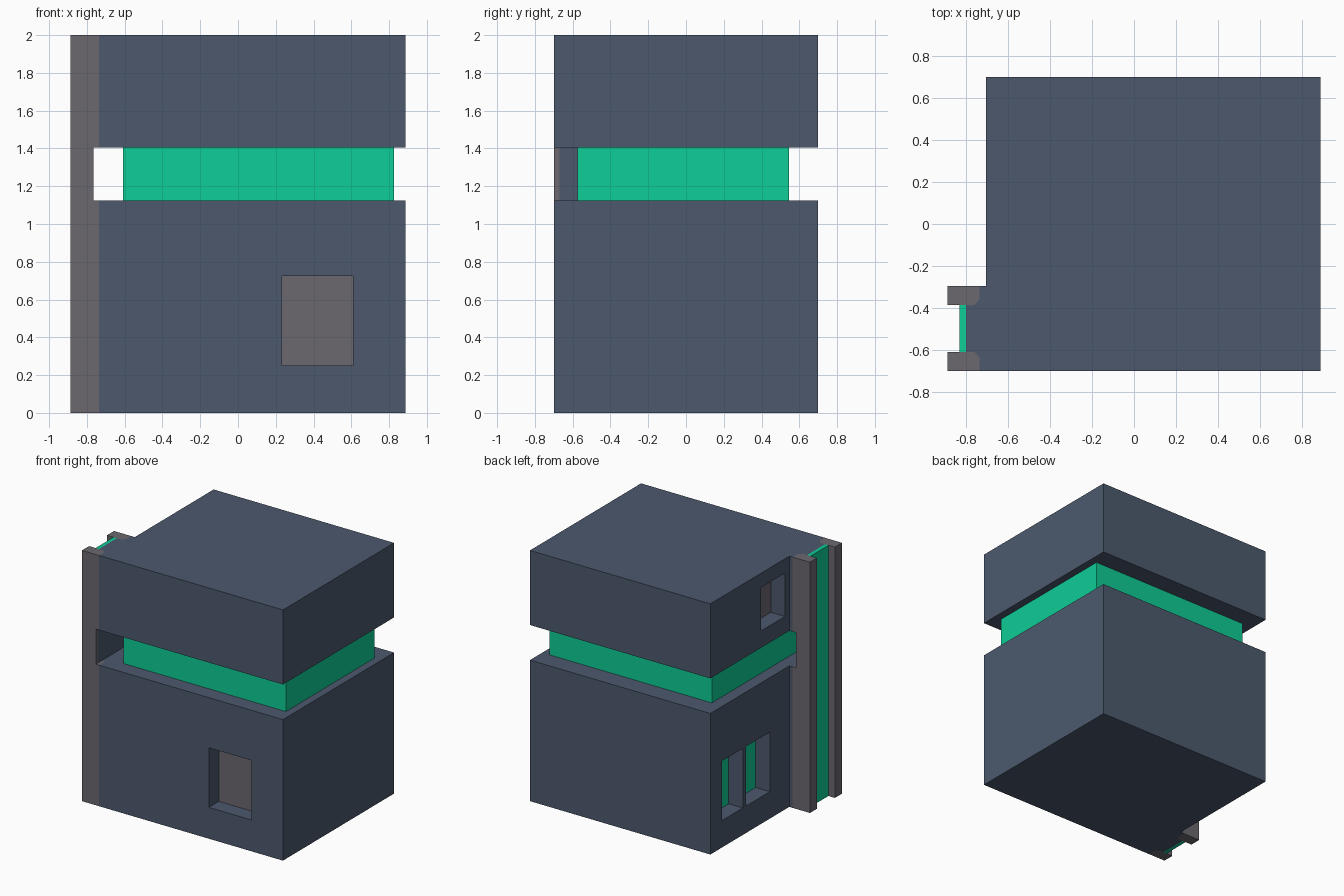
import bpy, bmesh

if "Cube" in bpy.data.objects:
    bpy.data.objects.remove(bpy.data.objects["Cube"])

def mat(name, rgb):
    m = bpy.data.materials.new(name)
    lin = [((c / 255 + 0.055) / 1.055) ** 2.4 for c in rgb]
    m.diffuse_color = (*lin, 1)
    m.use_nodes = True
    m.node_tree.nodes["Principled BSDF"].inputs["Base Color"].default_value = m.diffuse_color
    return m

SLATE = mat("slate_blue", (76, 89, 109))
GREY = mat("warm_grey", (107, 104, 111))
GREEN = mat("bright_green", (14, 205, 150))

def prism(name, pts, z0, z1, material):
    """Extrude a plan outline from z0 to z1."""
    bm = bmesh.new()
    face = bm.faces.new([bm.verts.new((x, y, z0)) for x, y in pts])
    ext = bmesh.ops.extrude_face_region(bm, geom=[face])["geom"]
    verts = [v for v in ext if isinstance(v, bmesh.types.BMVert)]
    bmesh.ops.translate(bm, verts=verts, vec=(0, 0, z1 - z0))
    bmesh.ops.recalc_face_normals(bm, faces=bm.faces)
    me = bpy.data.meshes.new(name)
    bm.to_mesh(me)
    bm.free()
    me.materials.append(material)
    ob = bpy.data.objects.new(name, me)
    bpy.context.collection.objects.link(ob)
    return ob

def box(name, x0, x1, y0, y1, z0, z1, material):
    return prism(name, [(x0, y0), (x1, y0), (x1, y1), (x0, y1)], z0, z1, material)

def cut(target, x0, x1, y0, y1, z0, z1):
    """Carve a window recess with a hidden cutter."""
    c = box("window_cutter", x0, x1, y0, y1, z0, z1, SLATE)
    c.hide_render = True
    c.hide_set(True)
    mod = target.modifiers.new("recess", 'BOOLEAN')
    mod.operation, mod.solver, mod.object = 'DIFFERENCE', 'EXACT', c

def flip(pts):
    """Mirror an outline across the middle of the pillar bay."""
    return [(x, -0.995 - y) for x, y in reversed(pts)]

X, Y = 0.887, 0.70
WALL = -0.705          # left wall plane
G0, G1 = 1.125, 1.405  # open band between the storeys
DEPTH = 0.13

# Storeys, with the left edge shaped around the pillars
near = [(-0.80, -0.61), (-0.76, -0.61), (-0.735, -0.635), (-0.735, -0.70)]
plan = [(X, -Y), (X, Y), (WALL, Y), (WALL, -0.295)] + flip(near) + near
lower = prism("lower_storey", plan, 0, G0, SLATE)
upper = prism("upper_storey", plan, G1, 2, SLATE)

# Recessed green band
box("green_band", -0.61, 0.825, -0.575, 0.545, G0, G1, GREEN)

# Pillars, trimmed on the inside across the open band
full = [(-X, -Y), (-0.735, -Y), (-0.735, -0.635), (-0.76, -0.61), (-X, -0.61)]
trim = [(-X, -Y), (-0.765, -Y), (-0.765, -0.67), (-0.80, -0.67),
        (-0.80, -0.61), (-X, -0.61)]
for side, shape in (("front", lambda p: p), ("rear", flip)):
    prism(side + "_pillar_lower", shape(full), 0, G0, GREY)
    prism(side + "_pillar_middle", shape(trim), G0, G1, GREY)
    prism(side + "_pillar_upper", shape(full), G1, 2, GREY)
box("bay_back_wall", -0.80, -0.765, -0.67, -0.325, G0, G1, SLATE)

# Green strip between the pillars
box("green_strip", -0.83, -0.80, -0.61, -0.385, 0, 2, GREEN)

# Front window
cut(lower, 0.233, 0.608, -Y - 0.1, -Y + DEPTH, 0.25, 0.725)
box("front_window_pane", 0.233, 0.608, -Y + DEPTH - 0.005, -Y + DEPTH, 0.25, 0.725, GREY)

# Left windows: storey, y range, z range, pane colour
for name, storey, y0, y1, z0, z1, m in (
        ("left_window_a", lower, 0.29, 0.55, 0.215, 0.69, GREEN),
        ("left_window_b", lower, -0.05, 0.25, 0.215, 0.69, GREEN),
        ("left_upper_window", upper, -0.24, 0.06, 1.54, 1.885, GREY)):
    cut(storey, WALL - 0.1, WALL + DEPTH, y0, y1, z0, z1)
    box(name + "_pane", WALL + DEPTH - 0.005, WALL + DEPTH, y0, y1, z0, z1, m)
